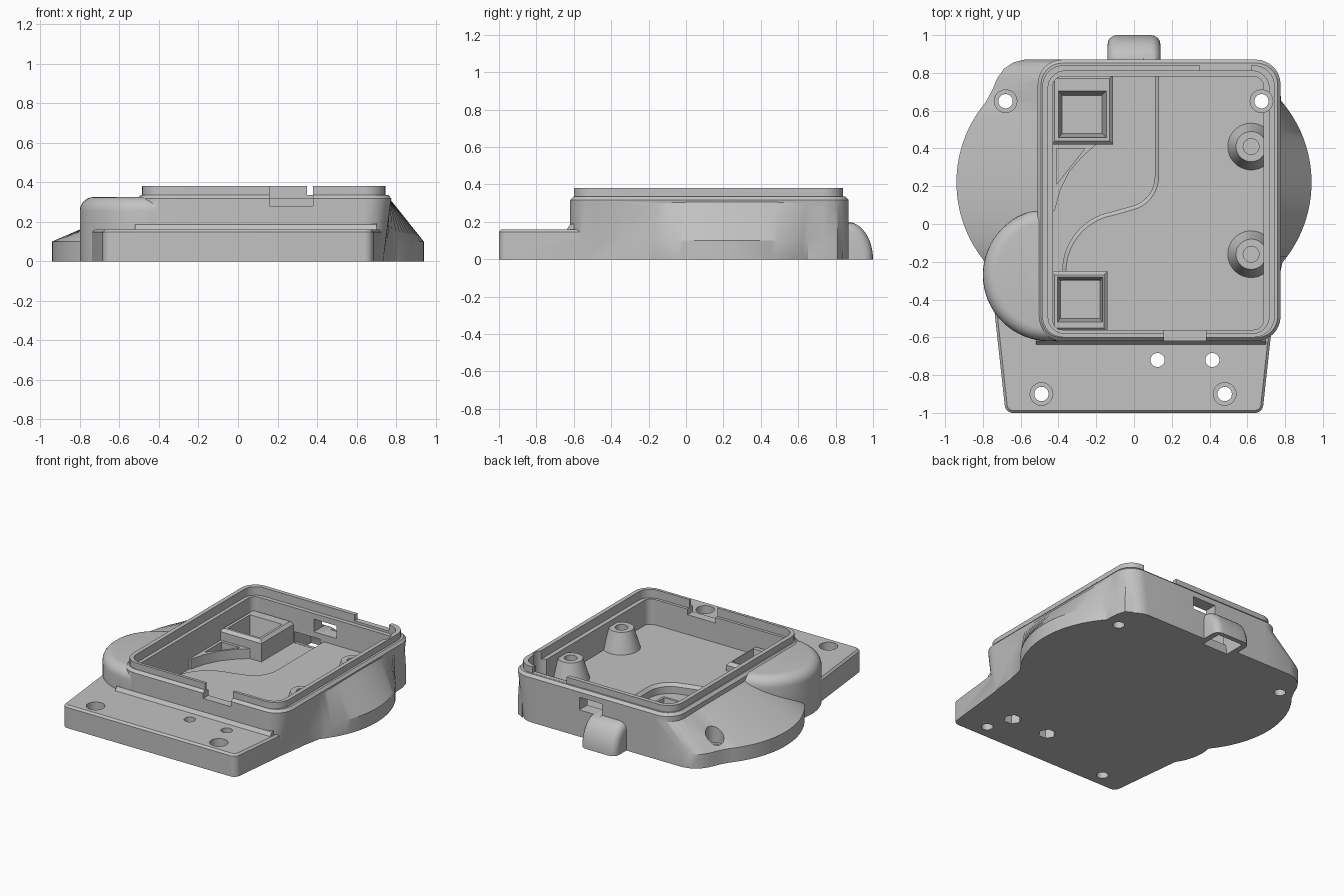
import bpy, bmesh, math
from mathutils import Vector

cube = bpy.data.objects.get("Cube")
if cube:
    bpy.data.objects.remove(cube, do_unlink=True)

grey = bpy.data.materials.new("plain grey")
grey.use_nodes = True
shade = (0.54, 0.54, 0.54, 1)
grey.diffuse_color = shade
grey.node_tree.nodes["Principled BSDF"].inputs["Base Color"].default_value = shade


def rounded(points, r, steps=8):
    """Outline with every corner replaced by an arc."""
    pts, out = [Vector(p) for p in points], []
    for i, p in enumerate(pts):
        to_a = (pts[i - 1] - p).normalized()
        to_b = (pts[(i + 1) % len(pts)] - p).normalized()
        a, b, w = p + to_a * r, p + to_b * r, math.sin(to_a.angle(to_b) / 2)
        for k in range(steps + 1):
            t = k / steps
            u, v, s = (1 - t) ** 2, 2 * w * t * (1 - t), t * t
            out.append((a * u + p * v + b * s) / (u + v + s))
    return out


def rect(x0, x1, y0, y1, r=0):
    pts = [(x0, y0), (x1, y0), (x1, y1), (x0, y1)]
    return rounded(pts, r) if r else pts


def arc(cx, cy, r, a0=0, a1=360, n=48):
    count = n if a1 - a0 == 360 else n + 1
    angles = [math.radians(a0 + (a1 - a0) * i / n) for i in range(count)]
    return [(cx + r * math.cos(a), cy + r * math.sin(a)) for a in angles]


def prism(name, outline, z0, z1, bevel=0, segments=1, top=None, sideways=False):
    """Extruded outline; the top may be bevelled or replaced by another outline."""
    bm = bmesh.new()
    low = [bm.verts.new((p[0], p[1], z0)) for p in outline]
    high = [bm.verts.new((p[0], p[1], z1)) for p in top or outline]
    n = len(low)
    bm.faces.new(low[::-1])
    bm.faces.new(high)
    for i in range(n):
        j = (i + 1) % n
        bm.faces.new((low[i], low[j], high[j], high[i]))
    bmesh.ops.recalc_face_normals(bm, faces=bm.faces)
    bm.normal_update()
    if bevel:
        edges = [e for e in bm.edges if all(v in high for v in e.verts)]
        bmesh.ops.bevel(bm, geom=edges, offset=bevel, segments=segments, profile=0.5, affect='EDGES')
    if sideways:
        for v in bm.verts:
            v.co = (v.co.z, v.co.x, v.co.y)
        bmesh.ops.recalc_face_normals(bm, faces=bm.faces)
    mesh = bpy.data.meshes.new(name)
    bm.to_mesh(mesh)
    bm.free()
    mesh.materials.append(grey)
    obj = bpy.data.objects.new(name, mesh)
    bpy.context.collection.objects.link(obj)
    return obj


def combine(target, operation, *others):
    bpy.context.view_layer.objects.active = target
    for other in others:
        mod = target.modifiers.new("combine", 'BOOLEAN')
        mod.operation, mod.solver, mod.object = operation, 'EXACT', other
        bpy.ops.object.modifier_apply(modifier=mod.name)
        bpy.data.objects.remove(other, do_unlink=True)


def drill(x, y, r, z0, z1, sides=32):
    return prism("drill", arc(x, y, r, n=sides), z0, z1)


# Housing mass: body, rim, mounting plate and round shoulder
housing = prism("housing", rect(-0.51, 0.735, -0.62, 0.87, 0.13), 0, 0.335, 0.018,
                top=rect(-0.51, 0.778, -0.62, 0.87, 0.13))
rim = prism("rim", rect(-0.485, 0.745, -0.6, 0.84, 0.11), 0.2, 0.38)
plate_corners = [(-0.68, -1), (0.68, -1), (0.74, -0.45), (0.74, -0.1), (-0.74, -0.1), (-0.74, -0.45)]
plate = prism("plate", rounded(plate_corners, 0.04), 0, 0.16, 0.013)
shoulder = prism("shoulder", arc(-0.45, -0.27, 0.35, n=64), 0, 0.325, 0.07, 6)
fillet = prism("fillet", [(-0.645, 0.15), (-0.6, 0.15), (-0.6, 0.19), (-0.62, 0.185)], -0.52, 0.7, sideways=True)

# Side flanks: a curved skirt blending up into the straight body wall
left_edge = [(0.7, -0.56), (0.738, -0.5), (0.758, -0.34)] + arc(0.28, 0.22, 0.66, -40, 41, 24) + [
    (0.774, 0.74), (0.755, 0.81), (0.7, 0.84)]
left_top = [(min(max(x, 0.768), 0.768) if -0.52 < y < 0.75 else min(x, 0.74), y) for x, y in left_edge]
left_skirt = prism("left_skirt", left_edge, 0, 0.1)
left_flank = prism("left_flank", left_edge, 0.1, 0.315, top=left_top)
back_curve = [(-0.3, 0.87), (-0.58, 0.87), (-0.64, 0.855), (-0.69, 0.82), (-0.725, 0.77), (-0.75, 0.71)]
right_edge = back_curve + arc(-0.28, 0.22, 0.66, 140, 220, 32) + [(-0.7, -0.3), (-0.3, -0.3)]


def wall_point(p):
    """Where a skirt point meets the body wall, following its round corner."""
    x, y = p
    return p if x > -0.35 else (-0.37 - math.sqrt(0.13 ** 2 - max(0, y - 0.74) ** 2), y)


right_skirt = prism("right_skirt", right_edge, 0, 0.1)
right_flank = prism("right_flank", right_edge, 0.1, 0.29, top=[wall_point(p) for p in right_edge])

# Cable hood on the back, rounded over both ends
hood_side = [(0.78, -0.1), (1.0, -0.1), (1.0, 0)] + [
    (0.86 + 0.14 * math.cos(a), 0.2 * math.sin(a)) for a in [math.pi * i / 24 for i in range(1, 13)]
] + [(0.78, 0.2)]
hood = prism("hood", hood_side, -0.02, 0.14, 0.05, 4, sideways=True)
combine(hood, 'UNION', prism("hood_half", hood_side, 0.02, -0.14, 0.05, 4, sideways=True))
combine(hood, 'INTERSECT', prism("hood_ground", rect(-0.3, 0.3, 0.7, 1.1), 0, 0.4))
combine(housing, 'UNION', rim, plate, shoulder, fillet, left_skirt, left_flank, right_skirt, right_flank, hood)

# Open interior and rim recess
combine(housing, 'DIFFERENCE',
        prism("cavity", rect(-0.43, 0.685, -0.56, 0.78, 0.05), 0.07, 0.5),
        prism("recess", rect(-0.455, 0.715, -0.58, 0.81, 0.09), 0.32, 0.5))

# Raised floor, leaving a flowing low channel along the right side
bend_out = arc(-0.05, 0.25, 0.16, -75, 0, 10)
bend_in = arc(-0.06, -0.25, 0.32, 100, 180, 14)
floor_edge = [(0.11, 0.8)] + bend_out[::-1] + bend_in + [
    (-0.38, -0.3), (-0.16, -0.3), (-0.16, -0.59), (0.71, -0.59), (0.71, 0.8)]
combine(housing, 'UNION', prism("raised_floor", floor_edge[::-1], 0.03, 0.14, 0.02))

# Rim notches, window and cable passage
passage = [(0.7, 0.072), (0.8, 0.072), (0.82, -0.05), (0.975, -0.05), (0.95, 0.09), (0.9, 0.15), (0.7, 0.15)]
combine(housing, 'DIFFERENCE',
        prism("front_notch", rect(0.16, 0.38, -0.7, -0.5), 0.28, 0.5),
        prism("back_notch", rect(0.35, 0.62, 0.79, 0.9), 0.336, 0.5),
        prism("window", rect(0.05, 0.23, 0.7, 0.95), 0.19, 0.28),
        prism("passage", passage, -0.1, 0.1, sideways=True))

# Screw holes with counterbores, and hex nut pockets underneath
for x, y, seat in [(-0.49, -0.9, 0.1), (0.48, -0.9, 0.1), (-0.68, 0.65, 0.09), (0.675, 0.65, 0.1)]:
    combine(housing, 'DIFFERENCE', drill(x, y, 0.038, -0.1, 0.5), drill(x, y, 0.06, seat, 0.5))
for x in (0.125, 0.415):
    combine(housing, 'DIFFERENCE', drill(x, -0.72, 0.037, -0.1, 0.5), drill(x, -0.72, 0.058, -0.1, 0.07, 6))

# Pocketed corner blocks
back_block = prism("back_block", rect(-0.44, -0.11, 0.42, 0.79), 0.04, 0.22, 0.02)
combine(back_block, 'DIFFERENCE', prism("pocket", rect(-0.38, -0.17, 0.48, 0.68), 0.09, 0.23,
                                        top=rect(-0.4, -0.145, 0.455, 0.705)))
front_block = prism("front_block", rect(-0.44, -0.14, -0.57, -0.25), 0.04, 0.2, 0.02)
combine(front_block, 'DIFFERENCE', prism("pocket", rect(-0.39, -0.18, -0.5, -0.3), 0.09, 0.21,
                                         top=rect(-0.405, -0.165, -0.52, -0.28)))

# Curved gusset with a triangular pocket
gusset = prism("gusset", [(-0.44, 0.06), (-0.42, 0.07), (-0.39, 0.18), (-0.34, 0.28), (-0.27, 0.36),
                          (-0.19, 0.43), (-0.44, 0.43)], 0.04, 0.14)
combine(gusset, 'DIFFERENCE', prism("triangle", [(-0.41, 0.21), (-0.26, 0.4), (-0.41, 0.4)], 0.08, 0.3))

# Tapered screw posts along the side wall
posts = []
for name, y in (("back_post", 0.41), ("front_post", -0.16)):
    post = prism(name, arc(0.62, y, 0.13), 0.12, 0.28, top=arc(0.62, y, 0.08))
    combine(post, 'DIFFERENCE', drill(0.62, y, 0.042, 0.15, 0.4))
    posts.append(post)

# Smooth curved walls, keep corners crisp
bpy.ops.object.select_all(action='DESELECT')
for obj in [housing, back_block, front_block, gusset] + posts:
    obj.select_set(True)
bpy.context.view_layer.objects.active = housing
bpy.ops.object.shade_smooth_by_angle(angle=math.radians(30))
